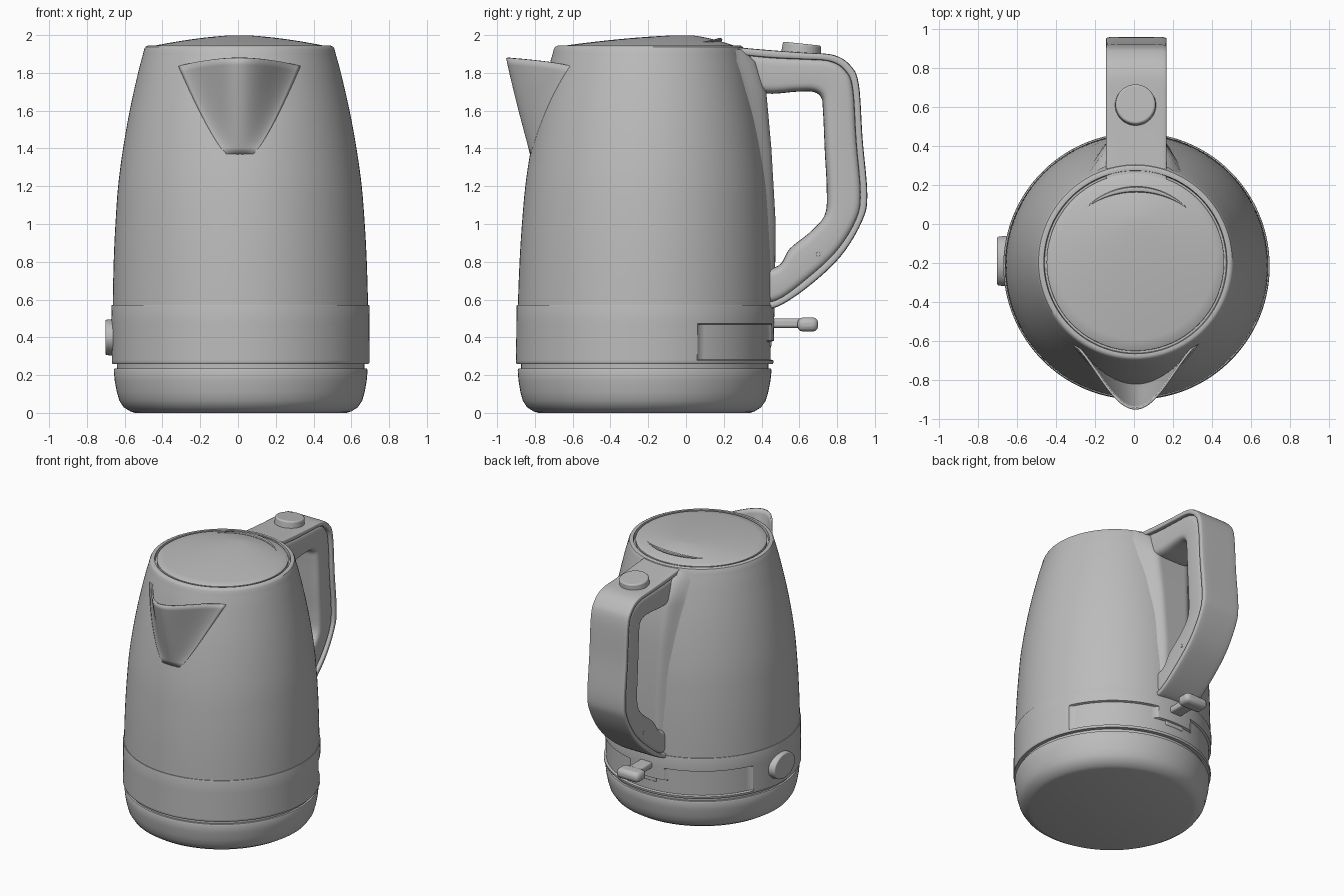
import bpy, bmesh, math
from mathutils import Vector

if "Cube" in bpy.data.objects:
    bpy.data.objects.remove(bpy.data.objects["Cube"])

grey = bpy.data.materials.new("plain grey")
grey.use_nodes = True
COLOUR = (0.5, 0.5, 0.5, 1)
grey.diffuse_color = COLOUR
grey.node_tree.nodes["Principled BSDF"].inputs["Base Color"].default_value = COLOUR


def finish(name, bm, angle=35, bevel=0):
    bmesh.ops.recalc_face_normals(bm, faces=bm.faces)
    mesh = bpy.data.meshes.new(name)
    bm.to_mesh(mesh)
    bm.free()
    mesh.materials.append(grey)
    ob = bpy.data.objects.new(name, mesh)
    bpy.context.collection.objects.link(ob)
    if bevel:
        mod = ob.modifiers.new("round_edges", "BEVEL")
        mod.width, mod.segments = bevel, 3
    bpy.ops.object.select_all(action="DESELECT")
    ob.select_set(True)
    bpy.context.view_layer.objects.active = ob
    bpy.ops.object.shade_smooth_by_angle(angle=math.radians(angle))
    return ob


def loft(name, rings, closed=True, caps=True, angle=35):
    """Skin a list of equally long rings of points."""
    bm = bmesh.new()
    rows = [[bm.verts.new(p) for p in ring] for ring in rings]
    n = len(rows[0])
    for a, b in zip(rows, rows[1:]):
        for i in range(n if closed else n - 1):
            j = (i + 1) % n
            bm.faces.new((a[i], a[j], b[j], b[i]))
    if caps:
        bm.faces.new(rows[0])
        bm.faces.new(rows[-1])
    return finish(name, bm, angle)


def smooth_path(points, steps=6):
    """Catmull-Rom resampling of tuples of any length."""
    pts = [Vector(p) for p in points]
    out = []
    for i in range(len(pts) - 1):
        a, b, c, d = (pts[max(0, min(len(pts) - 1, i + k))] for k in (-1, 0, 1, 2))
        for s in range(steps):
            t = s / steps
            out.append(0.5 * (2 * b + (c - a) * t + (2 * a - 5 * b + 4 * c - d) * t ** 2
                              + (3 * b - a - 3 * c + d) * t ** 3))
    return out + [pts[-1]]


def centre(z):
    t = z / 2
    return 0.015 - 0.008 * t, -0.222 + 0.027 * t


def circle(r, z, n=128, dent=None):
    cx, cy = centre(z)
    ring = []
    for i in range(n):
        a = 2 * math.pi * i / n
        k = r - (dent(a, z) if dent else 0)
        ring.append((cx + k * math.cos(a), cy + k * math.sin(a), z))
    return ring


# Base
loft("base", [circle(r, z) for r, z in (
    (0.56, 0), (0.585, 0.008), (0.62, 0.03), (0.643, 0.065), (0.656, 0.11),
    (0.667, 0.17), (0.672, 0.225), (0.668, 0.235), (0.655, 0.236), (0.655, 0.27))])


# Band with a shallow recessed panel around the back, lower under the lever
def panel(a, z):
    deg = math.degrees(a)
    top = 0.38 if abs(deg - 90) < 14 else 0.47
    return 0.016 if 25 < deg < 155 and 0.28 < z < top else 0


loft("band", [circle(r, z, 180, panel) for r, z in (
    (0.65, 0.258), (0.678, 0.26), (0.682, 0.266), (0.682, 0.278), (0.682, 0.283),
    (0.682, 0.376), (0.682, 0.382), (0.682, 0.467), (0.682, 0.472),
    (0.683, 0.565), (0.681, 0.572), (0.65, 0.573))])

# Tapered body with a rolled collar at the top
WALL = [(0.676, 0.56), (0.673, 0.7), (0.668, 0.85), (0.66, 1.0), (0.645, 1.2),
        (0.618, 1.4), (0.582, 1.6), (0.537, 1.8), (0.51, 1.9)]
COLLAR = [(0.504, 1.925), (0.497, 1.938), (0.485, 1.944), (0.47, 1.942), (0.466, 1.915)]
wall = smooth_path(WALL, 4)
loft("body", [circle(r, z) for r, z in list(wall) + COLLAR])


def wall_radius(z):
    return min(wall, key=lambda p: abs(p[1] - z))[0] if z < 1.36 else next(
        a[0] + (b[0] - a[0]) * (z - a[1]) / (b[1] - a[1])
        for a, b in zip(wall, wall[1:]) if a[1] <= z <= b[1])


# Lid: dome with its peak toward the back
lid = [circle(0.455, 1.92), circle(0.455, 1.94)]
for k in range(12):
    s = 1 - k / 12
    lid.append([(x, y + 0.2 * (1 - s), 1.944 + 0.056 * (1 - s ** 1.6))
                for x, y, z in circle(0.45 * s, 1.945)])
loft("lid", lid)

# Curved grip ridge on the lid
grip = []
for k in range(25):
    a = math.radians(50 + 80 * k / 24)
    w = 0.014 * math.sin(math.pi * k / 24) + 0.001
    p = Vector((0.012 + 0.4 * math.cos(a), -0.222 + 0.4 * math.sin(a), 1.975))
    p.z -= 0.012 * (1 - math.sin(math.pi * k / 24))
    out = Vector((math.cos(a), math.sin(a), 0))
    grip.append([p + out * w * math.cos(t) + Vector((0, 0, w * 0.7 * math.sin(t)))
                 for t in (math.pi * j / 4 for j in range(8))])
loft("lid_grip", grip)

# Pouring spout: open trough that grows out of the front wall
spout = []
for k in range(15):
    t = k / 14
    half = 0.07 + 0.25 * t ** 0.8
    row = []
    for j in range(41):
        u = j / 20 - 1
        bulge = math.cos(math.pi * u / 2) ** 1.7 if abs(u) < 1 else 0
        z = 1.37 + t * (0.465 + 0.045 * (1 - u * u))
        cx, cy = centre(z)
        x = half * u
        r = wall_radius(z) - 0.006
        y = cy - math.sqrt(r * r - x * x) - bulge * 0.24 * t ** 1.05
        row.append((cx + x, y, z))
    spout.append(row)
ob = loft("spout", spout, closed=False, caps=False, angle=60)
mod = ob.modifiers.new("thickness", "SOLIDIFY")
mod.thickness, mod.offset = 0.012, 0

# Handle: outer (y, z) and inner (y, z) edges of the side outline
HANDLE = [(0.22, 1.94, 0.25, 1.72), (0.45, 1.92, 0.43, 1.69), (0.62, 1.908, 0.58, 1.70),
          (0.78, 1.895, 0.67, 1.70), (0.87, 1.84, 0.715, 1.67), (0.915, 1.74, 0.725, 1.6),
          (0.935, 1.45, 0.735, 1.38), (0.96, 1.15, 0.745, 1.18), (0.93, 1.01, 0.735, 1.05),
          (0.82, 0.83, 0.66, 0.96), (0.65, 0.67, 0.55, 0.87), (0.48, 0.56, 0.49, 0.78),
          (0.36, 0.55, 0.36, 0.75)]


def handle_part(name, start, end, half, power):
    rings = []
    for oy, oz, iy, iz in smooth_path(HANDLE):
        o, n = Vector((0.012, oy, oz)), Vector((0.012, iy, iz))
        a, b = o.lerp(n, start), o.lerp(n, end)
        ring = []
        for j in range(40):
            c, s = math.cos(math.pi * j / 20), math.sin(math.pi * j / 20)
            x = half * math.copysign(abs(c) ** power, c)
            ring.append(a.lerp(b, 0.5 + 0.5 * math.copysign(abs(s) ** power, s)) + Vector((x, 0, 0)))
        rings.append(ring)
    loft(name, rings, angle=50)


handle_part("handle_cover", 0, 0.18, 0.155, 0.3)
handle_part("handle_core", 0.12, 1, 0.146, 0.4)

# Fairing that blends the handle into the back wall
fairing = []
for z, y, half in ((0.6, 0.47, 0.15), (1.0, 0.475, 0.17), (1.4, 0.452, 0.2),
                   (1.7, 0.425, 0.24), (1.86, 0.37, 0.26), (1.925, 0.3, 0.22)):
    cx, cy = centre(z)
    row = []
    for j in range(25):
        u = j / 12 - 1
        base = cy + math.sqrt((wall_radius(min(z, 1.89)) - 0.01) ** 2 - (half * u) ** 2)
        flat = max(0, min(1, (1 - abs(u)) * 2))
        row.append((cx + half * u, base + (y - base) * flat * flat * (3 - 2 * flat), z))
    fairing.append(row)
loft("handle_fairing", fairing, closed=False, caps=False, angle=60)


def disc(name, place, radius, depth, turn=(0, 0, 0), squash=1, bevel=0.01):
    bm = bmesh.new()
    bmesh.ops.create_cone(bm, cap_ends=True, segments=48, radius1=radius,
                          radius2=radius * 0.96, depth=depth)
    ob = finish(name, bm, 40, bevel)
    ob.location, ob.rotation_euler, ob.scale = place, turn, (squash, 1, 1)
    return ob


def block(name, place, size, bevel):
    bm = bmesh.new()
    bmesh.ops.create_cube(bm, size=1)
    bmesh.ops.scale(bm, vec=size, verts=bm.verts)
    ob = finish(name, bm, 40, bevel)
    ob.location = place
    return ob


# Lid release button on the handle and round dial on the side
disc("lid_button", (0.008, 0.612, 1.925), 0.106, 0.06, (math.radians(-6), 0, 0))
disc("side_dial", (-0.675, -0.19, 0.4), 0.13, 0.055, (0, math.radians(-90), 0), 0.75)

# Switch lever with its mount
block("lever_mount", (0.012, 0.435, 0.43), (0.15, 0.035, 0.16), 0.008)
block("lever_arm", (0.012, 0.53, 0.475), (0.1, 0.2, 0.05), 0.015)
block("lever_paddle", (0.012, 0.645, 0.468), (0.19, 0.11, 0.075), 0.03)

# Small screw caps on the lower handle
for side in (-1, 1):
    disc("handle_screw", (0.012 + side * 0.145, 0.7, 0.84), 0.012, 0.008,
         (0, side * math.pi / 2, 0), 1, 0.001)
